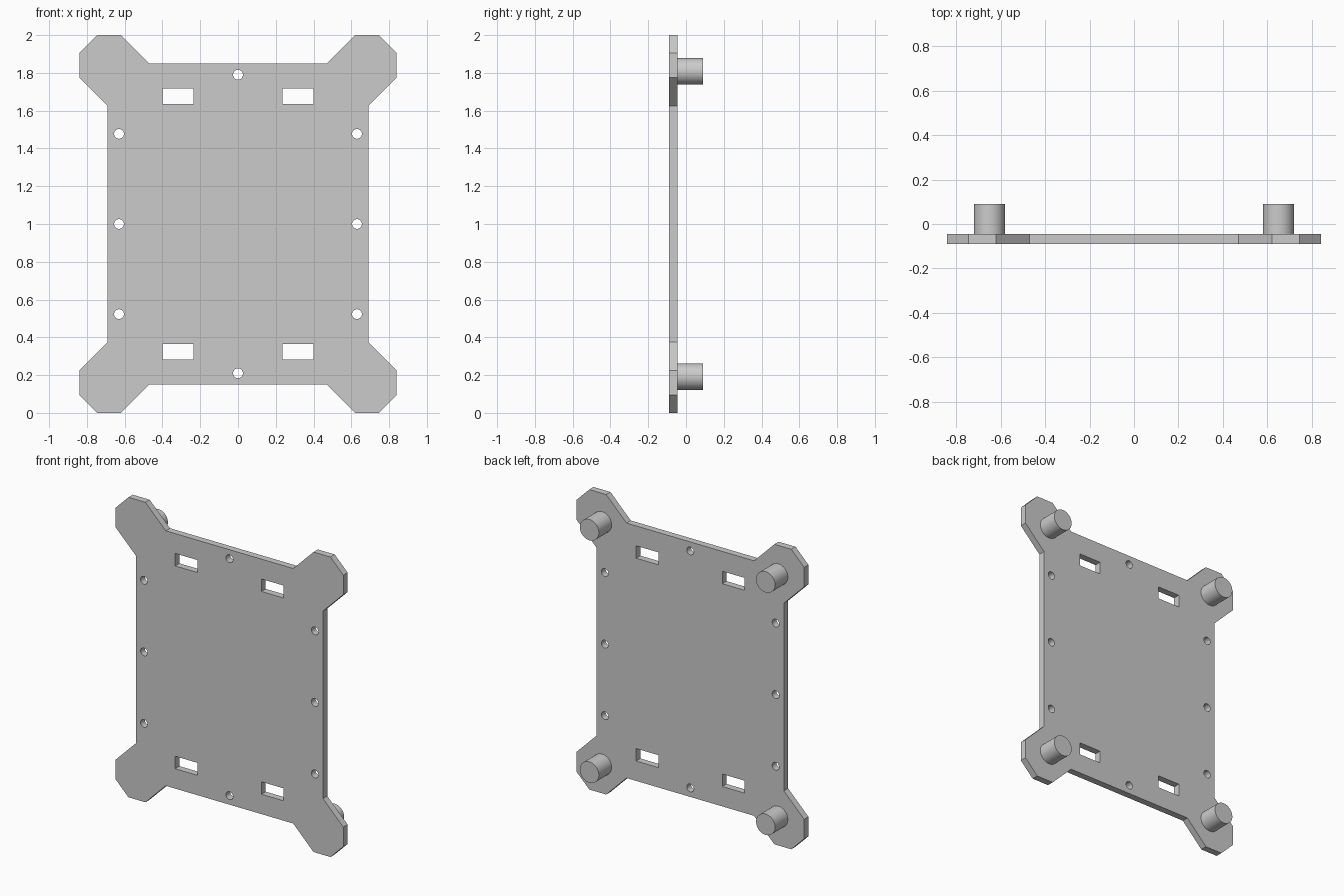
import bpy, bmesh
from math import pi
from mathutils import Matrix

FRONT, PLATE_BACK, PEG_BACK = -0.09, -0.045, 0.09
MID = 1.0  # height of the plate centre

cube = bpy.data.objects.get("Cube")
if cube:
    bpy.data.objects.remove(cube, do_unlink=True)

grey = bpy.data.materials.new("plain grey")
grey.use_nodes = True
colour = (0.6, 0.6, 0.6, 1)
grey.diffuse_color = colour
grey.node_tree.nodes["Principled BSDF"].inputs["Base Color"].default_value = colour


def finish(bm, name):
    bmesh.ops.recalc_face_normals(bm, faces=bm.faces)
    mesh = bpy.data.meshes.new(name)
    bm.to_mesh(mesh)
    bm.free()
    mesh.materials.append(grey)
    obj = bpy.data.objects.new(name, mesh)
    bpy.context.collection.objects.link(obj)
    return obj


def rod(bm, x, z, radius, y0, y1, sides):
    place = Matrix.Translation((x, (y0 + y1) / 2, z)) @ Matrix.Rotation(pi / 2, 4, "X")
    bmesh.ops.create_cone(bm, cap_ends=True, segments=sides, radius1=radius,
                          radius2=radius, depth=y1 - y0, matrix=place)


def select_only(obj):
    bpy.ops.object.select_all(action="DESELECT")
    obj.select_set(True)
    bpy.context.view_layer.objects.active = obj


# Plate outline: one corner ear, mirrored into all four quadrants
ear = [(0.47, 0.85), (0.62, 1.0), (0.745, 1.0), (0.84, 0.905), (0.84, 0.775), (0.69, 0.625)]
right_half = ear + [(x, -z) for x, z in reversed(ear)]
outline = right_half + [(-x, z) for x, z in reversed(right_half)]
bm = bmesh.new()
face = bm.faces.new([bm.verts.new((x, FRONT, MID + z)) for x, z in outline])
grown = bmesh.ops.extrude_face_region(bm, geom=[face], use_keep_orig=True)
for v in grown["geom"]:
    if isinstance(v, bmesh.types.BMVert):
        v.co.y = PLATE_BACK
plate = finish(bm, "mounting_plate")

# Cutters: screw holes along the rim and four strap slots
bm = bmesh.new()
holes = [(0, 0.79), (0, -0.79)] + [(s * 0.63, z) for s in (-1, 1) for z in (-0.477, 0, 0.477)]
for x, z in holes:
    rod(bm, x, MID + z, 0.026, -0.2, 0.1, 32)
for sx in (-1, 1):
    for sz in (-1, 1):
        place = Matrix.Translation((sx * 0.318, -0.05, MID + sz * 0.676))
        bmesh.ops.create_cube(bm, size=1, matrix=place @ Matrix.Diagonal((0.164, 0.3, 0.083, 1)))
cutter = finish(bm, "hole_cutter")
cutter.hide_render = True

cut = plate.modifiers.new("holes", "BOOLEAN")
cut.operation = "DIFFERENCE"
cut.solver = "EXACT"
cut.object = cutter
select_only(plate)
bpy.ops.object.modifier_apply(modifier=cut.name)
bpy.data.objects.remove(cutter, do_unlink=True)
bpy.ops.object.shade_smooth_by_angle(angle=pi / 6)

# Round standoff pegs behind each ear
for side, sx in (("left", 1), ("right", -1)):
    for level, sz in (("upper", 1), ("lower", -1)):
        bm = bmesh.new()
        rod(bm, sx * 0.65, MID + sz * 0.808, 0.07, PLATE_BACK, PEG_BACK, 48)
        peg = finish(bm, f"{level}_{side}_peg")
        select_only(peg)
        bpy.ops.object.shade_smooth_by_angle(angle=pi / 6)
